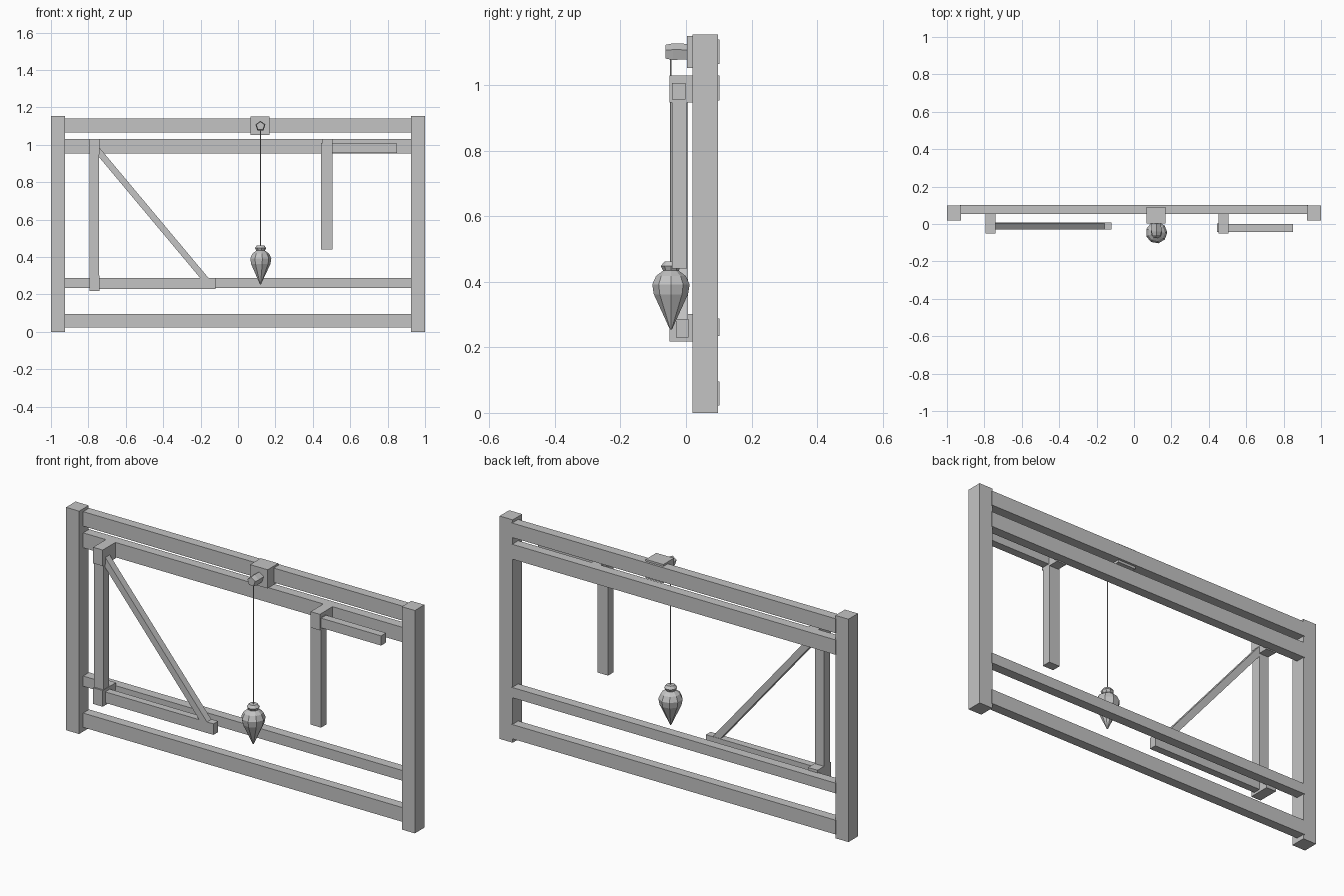
import bpy
import bmesh
from math import cos, sin, pi, atan2, hypot

cube = bpy.data.objects.get("Cube")
if cube:
    bpy.data.objects.remove(cube, do_unlink=True)

# One grey for the whole frame
GREY = (0.55, 0.55, 0.55, 1)
mat = bpy.data.materials.new("plain grey")
mat.use_nodes = True
mat.diffuse_color = GREY
bsdf = mat.node_tree.nodes["Principled BSDF"]
bsdf.inputs["Base Color"].default_value = GREY
bsdf.inputs["Roughness"].default_value = 0.8


def finish(name, bm):
    bmesh.ops.recalc_face_normals(bm, faces=bm.faces)
    mesh = bpy.data.meshes.new(name)
    bm.to_mesh(mesh)
    bm.free()
    mesh.materials.append(mat)
    obj = bpy.data.objects.new(name, mesh)
    bpy.context.collection.objects.link(obj)
    return obj


def beam(name, x, y, z):
    """Box spanning the given (low, high) ranges."""
    bm = bmesh.new()
    bmesh.ops.create_cube(bm, size=1)
    for v in bm.verts:
        for i, (lo, hi) in enumerate((x, y, z)):
            v.co[i] = lo + (v.co[i] + 0.5) * (hi - lo)
    return finish(name, bm)


def lathe(name, profile, sides, place):
    """Faceted turned part; profile holds (radius, distance along axis)."""
    bm = bmesh.new()
    rings = [[bm.verts.new(place(r * cos(2 * pi * k / sides),
                                 r * sin(2 * pi * k / sides), h))
              for k in range(sides)] for r, h in profile]
    for a, b in zip(rings, rings[1:]):
        for k in range(sides):
            n = (k + 1) % sides
            bm.faces.new((a[k], a[n], b[n], b[k]))
    bm.faces.new(rings[0])
    bm.faces.new(rings[-1])
    return finish(name, bm)


# Upright posts
for side, s in (("right", -1), ("left", 1)):
    beam(side + "_post", sorted((s * 0.925, s)), (0.02, 0.098), (0, 1.155))

# Horizontal rails
for name, lo, hi in (("top", 1.065, 1.14), ("upper", 0.953, 1.03),
                     ("lower", 0.235, 0.288), ("bottom", 0.022, 0.096)):
    beam(name + "_rail", (-0.93, 0.93), (0.053, 0.102), (lo, hi))

# Blocks that carry the brackets in front of the rails
BLOCK_Y = (-0.051, 0.058)
beam("brace_upper_block", (-0.795, -0.74), BLOCK_Y, (0.947, 1.03))
beam("brace_lower_block", (-0.795, -0.74), BLOCK_Y, (0.218, 0.302))
beam("square_block", (0.452, 0.505), BLOCK_Y, (0.947, 1.03))

# Triangular brace: upright, foot and diagonal
beam("brace_upright", (-0.795, -0.742), (-0.043, 0.005), (0.25, 1.0))
beam("brace_foot", (-0.76, -0.12), (-0.03, 0.008), (0.23, 0.287))
x0, z0, x1, z1 = -0.755, 0.975, -0.165, 0.27
length = hypot(x1 - x0, z1 - z0)
diagonal = beam("brace_diagonal", (-length / 2, length / 2),
                (-0.03, 0.006), (-0.017, 0.017))
diagonal.location = ((x0 + x1) / 2, 0, (z0 + z1) / 2)
diagonal.rotation_euler.y = -atan2(z1 - z0, x1 - x0)

# Carpenter's square: upright and arm
beam("square_upright", (0.445, 0.506), (-0.043, 0.003), (0.44, 1.01))
beam("square_arm", (0.48, 0.85), (-0.042, -0.001), (0.957, 1.007))

# Plumb line: mount, peg, string and faceted bob
PX, PY = 0.12, -0.046
beam("peg_block", (0.067, 0.168), (0.003, 0.09), (1.053, 1.15))
lathe("peg", [(0.023, -0.063), (0.028, -0.04), (0.026, 0.01)], 5,
      lambda a, b, h: (PX + b, h, 1.1 + a))
lathe("string", [(0.0025, 0.44), (0.0025, 1.09)], 6,
      lambda a, b, h: (PX + a, PY + b, h))
lathe("plumb_bob",
      [(0.02, 0.462), (0.031, 0.448), (0.024, 0.434), (0.046, 0.418),
       (0.058, 0.392), (0.053, 0.362), (0.025, 0.302), (0.003, 0.254)], 9,
      lambda a, b, h: (PX + a, PY + b, h))
